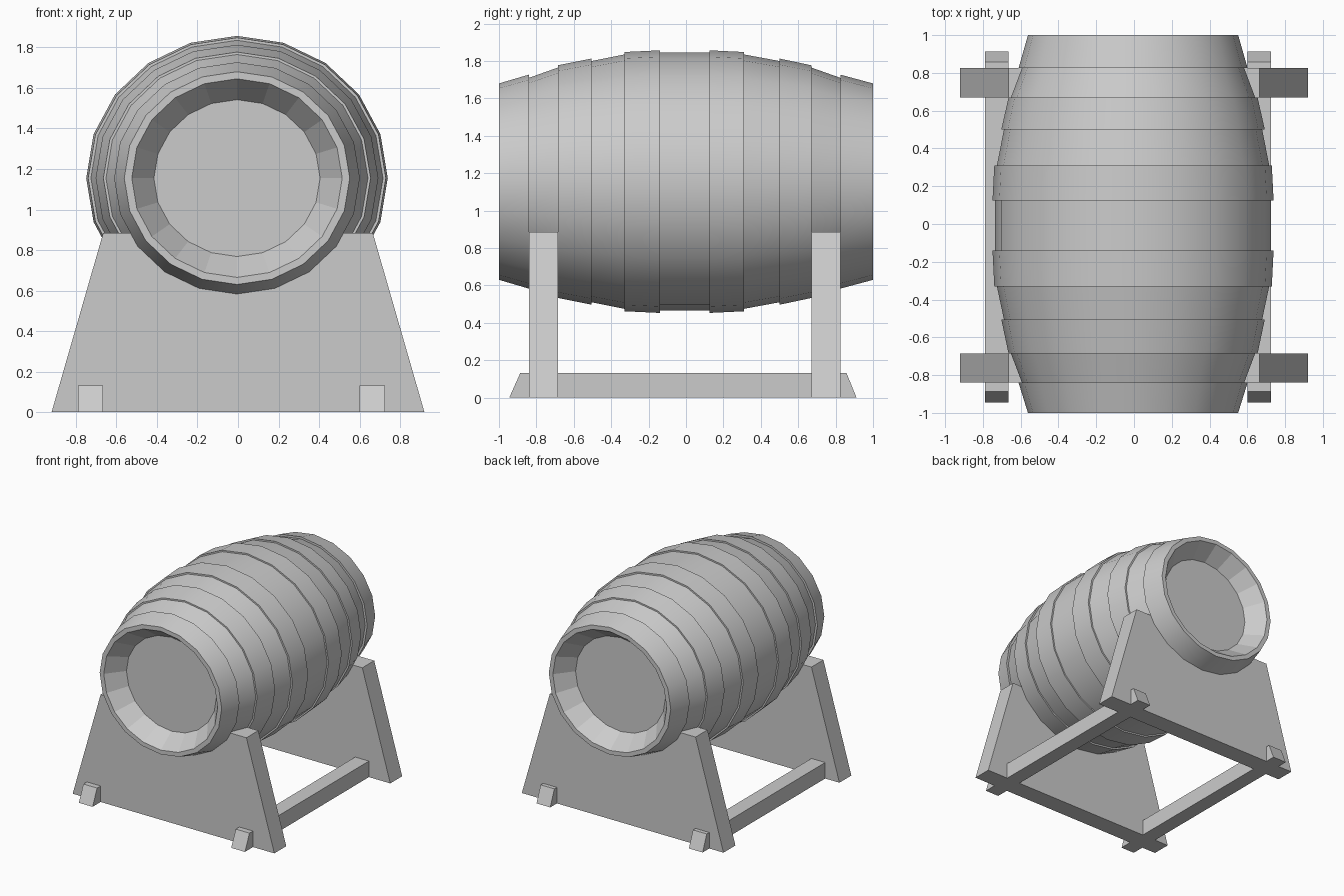
import bpy, bmesh
from math import sin, cos, tau, radians

if "Cube" in bpy.data.objects:
    bpy.data.objects.remove(bpy.data.objects["Cube"])

SIDES = 20
CX, CZ, WIDE = -0.005, 1.155, 1.06   # barrel axis and sideways stretch


def finish(name, bm):
    bmesh.ops.recalc_face_normals(bm, faces=bm.faces)
    mesh = bpy.data.meshes.new(name)
    bm.to_mesh(mesh)
    bm.free()
    obj = bpy.data.objects.new(name, mesh)
    bpy.context.collection.objects.link(obj)
    return obj


def prism(name, profile, axis, start, end):
    """Extrude a 2D profile along x (profile = y,z) or y (profile = x,z)."""
    bm = bmesh.new()
    verts = [bm.verts.new((start, a, z) if axis == 'x' else (a, start, z)) for a, z in profile]
    face = bm.faces.new(verts)
    new = bmesh.ops.extrude_face_region(bm, geom=[face])["geom"]
    d = end - start
    bmesh.ops.translate(bm, vec=(d, 0, 0) if axis == 'x' else (0, d, 0),
                        verts=[v for v in new if isinstance(v, bmesh.types.BMVert)])
    return finish(name, bm)


# Barrel: stepped profile of staves and raised hoops (y, radius before, radius after)
steps = [(-.84, .572, .555), (-.685, .610, .622), (-.505, .658, .645),
         (-.33, .680, .693), (-.14, .702, .690), (.125, .690, .702),
         (.31, .693, .680), (.50, .645, .658), (.67, .622, .610), (.825, .555, .572)]
profile = [(-.86, .387), (-1, .49), (-1, .525)]
for y, before, after in steps:
    profile += [(y, before), (y, after)]
profile += [(1, .525), (1, .49), (.86, .387)]

bm = bmesh.new()
rings = [[bm.verts.new((CX + WIDE * r * cos(tau * i / SIDES), y, CZ + r * sin(tau * i / SIDES)))
          for i in range(SIDES)] for y, r in profile]
for a, b in zip(rings, rings[1:]):
    for i in range(SIDES):
        j = (i + 1) % SIDES
        bm.faces.new((a[i], a[j], b[j], b[i]))
# Recessed heads
bm.faces.new(rings[0])
bm.faces.new(rings[-1])
barrel = finish("barrel", bm)
bpy.context.view_layer.objects.active = barrel
barrel.select_set(True)
bpy.ops.object.shade_smooth_by_angle(angle=radians(30))

# Facets stay flat inside the rims
last = SIDES * (len(profile) - 1)
for p in barrel.data.polygons:
    if p.index < 2 * SIDES or p.index >= last - 2 * SIDES:
        p.use_smooth = False

# Stand end plates
plate = [(-.92, 0), (.92, 0), (.665, .885), (-.665, .885)]
prism("front_plate", plate, 'y', -.84, -.685)
prism("back_plate", plate, 'y', .67, .825)

# Floor rails with slanted ends
rail = [(-.945, 0), (.912, 0), (.858, .132), (-.886, .132)]
prism("left_rail", rail, 'x', -.79, -.665)
prism("right_rail", rail, 'x', .60, .725)
